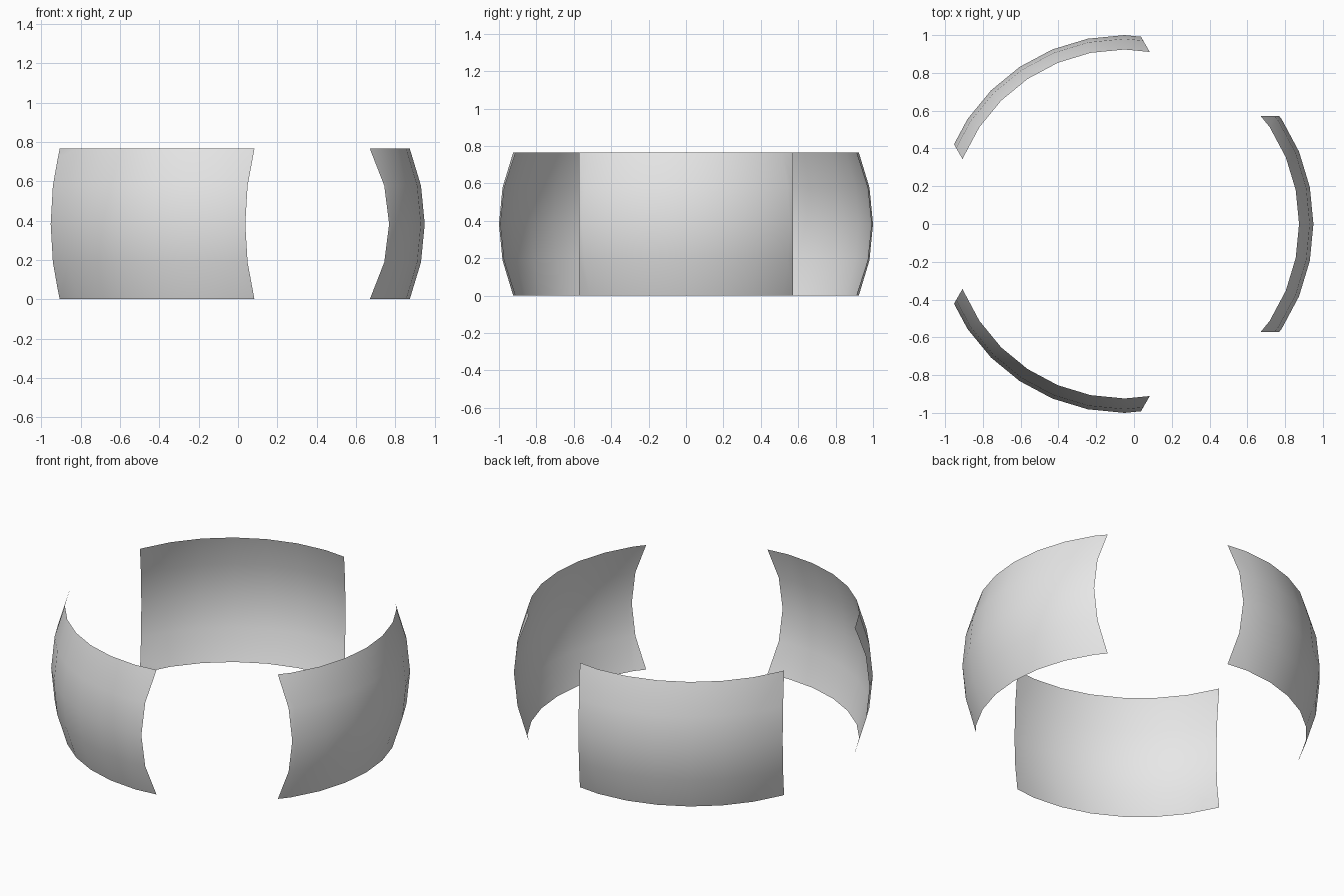
import bpy
import bmesh
from math import cos, sin, radians
from mathutils import Vector

cube = bpy.data.objects.get("Cube")
if cube:
    bpy.data.objects.remove(cube, do_unlink=True)

HALF_WIDTH = 0.571
HALF_HEIGHT = sin(radians(22.5))
CENTRE = Vector((-0.05, 0, HALF_HEIGHT))

grey = bpy.data.materials.new("light_grey")
grey.use_nodes = True
colour = (0.8, 0.8, 0.8, 1)
grey.diffuse_color = colour
grey.node_tree.nodes["Principled BSDF"].inputs["Base Color"].default_value = colour


def trim(bm, point, outward):
    """Cut away everything on the outward side of a plane."""
    bmesh.ops.bisect_plane(
        bm, geom=bm.verts[:] + bm.edges[:] + bm.faces[:], dist=0.0005,
        plane_co=point, plane_no=outward, clear_outer=True)


def curved_panel(name, angle):
    """A thin spherical panel facing the given direction."""
    facing = Vector((cos(angle), sin(angle), 0))
    side = Vector((-sin(angle), cos(angle), 0))
    up = Vector((0, 0, 1))
    bm = bmesh.new()
    bmesh.ops.create_uvsphere(bm, u_segments=32, v_segments=16, radius=1)
    trim(bm, facing * 0.1, -facing)
    for sign in (-1, 1):
        trim(bm, up * HALF_HEIGHT * sign, up * sign)
        trim(bm, side * HALF_WIDTH * sign, side * sign)
    for face in bm.faces:
        face.smooth = True
    mesh = bpy.data.meshes.new(name)
    bm.to_mesh(mesh)
    bm.free()
    mesh.materials.append(grey)
    panel = bpy.data.objects.new(name, mesh)
    panel.location = CENTRE
    bpy.context.collection.objects.link(panel)


# Three panels evenly spaced around a ring
for name, degrees in (("left_panel", 0), ("back_right_panel", 120),
                      ("front_right_panel", 240)):
    curved_panel(name, radians(degrees))
